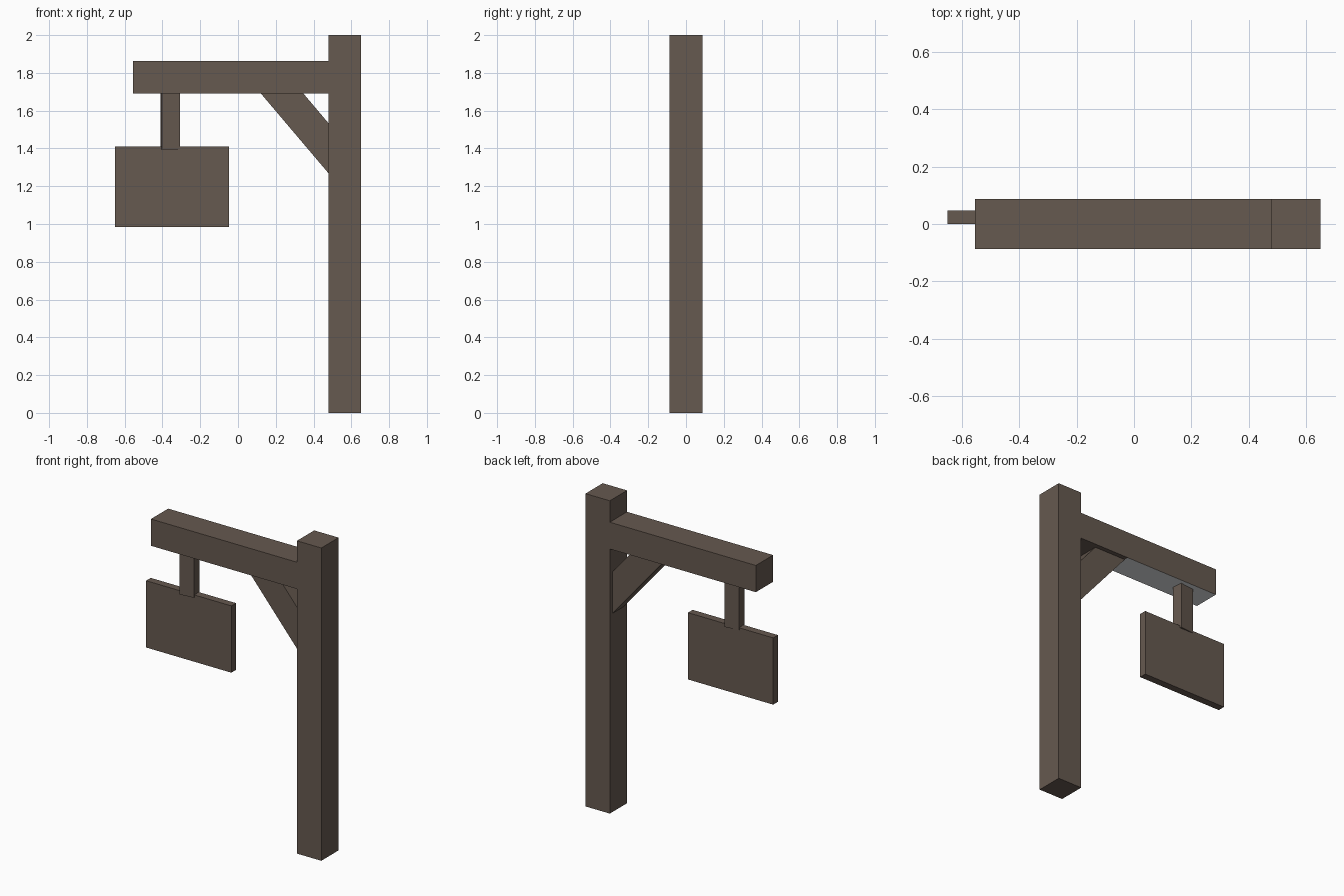
import bpy, bmesh, math
from mathutils import Matrix

if "Cube" in bpy.data.objects:
    bpy.data.objects.remove(bpy.data.objects["Cube"])


def material(name, color):
    m = bpy.data.materials.new(name)
    m.diffuse_color = (*color, 1)
    m.use_nodes = True
    m.node_tree.nodes["Principled BSDF"].inputs["Base Color"].default_value = m.diffuse_color
    return m


wood = material("dark_wood", (0.133, 0.100, 0.079))
pale = material("pale_grey", (0.75, 0.77, 0.78))


def finish(name, bm, mats):
    bmesh.ops.recalc_face_normals(bm, faces=bm.faces[:])
    mesh = bpy.data.meshes.new(name)
    bm.to_mesh(mesh)
    bm.free()
    for m in mats:
        mesh.materials.append(m)
    ob = bpy.data.objects.new(name, mesh)
    bpy.context.collection.objects.link(ob)
    return ob


def box(name, x, y, z, turn=0, mats=(wood,)):
    """Box from (min, max) ranges, optionally turned about its own z axis."""
    size = [r[1] - r[0] for r in (x, y, z)]
    mid = [(r[0] + r[1]) / 2 for r in (x, y, z)]
    bm = bmesh.new()
    bmesh.ops.create_cube(bm, size=1)
    bm.transform(Matrix.Translation(mid)
                 @ Matrix.Rotation(math.radians(turn), 4, 'Z')
                 @ Matrix.Diagonal((*size, 1)))
    return finish(name, bm, mats)


def extruded(name, profile, y0, y1):
    """Extrude an x-z profile along y."""
    bm = bmesh.new()
    face = bm.faces.new([bm.verts.new((x, y0, z)) for x, z in profile])
    out = bmesh.ops.extrude_face_region(bm, geom=[face])["geom"]
    verts = [g for g in out if isinstance(g, bmesh.types.BMVert)]
    bmesh.ops.translate(bm, verts=verts, vec=(0, y1 - y0, 0))
    return finish(name, bm, (wood,))


# Upright post and horizontal arm
box("post", (0.478, 0.65), (-0.087, 0.087), (0, 2))
beam = box("beam", (-0.555, 0.478), (-0.087, 0.087), (1.692, 1.863), mats=(wood, pale))

# Underside of the arm, outward of the brace, is pale
bm = bmesh.new()
bm.from_mesh(beam.data)
bmesh.ops.bisect_plane(bm, geom=bm.verts[:] + bm.edges[:] + bm.faces[:],
                       plane_co=(0.12, 0, 0), plane_no=(1, 0, 0))
for f in bm.faces:
    f.normal_update()
    if f.normal.z < -0.9 and f.calc_center_median().x < 0.12:
        f.material_index = 1
bm.to_mesh(beam.data)
bm.free()

# Diagonal brace
extruded("brace", [(0.12, 1.692), (0.345, 1.692), (0.478, 1.535), (0.478, 1.27)],
         -0.058, 0.058)

# Slightly turned hanger and the sign board
box("hanger", (-0.407, -0.309), (-0.012, 0.054), (1.395, 1.692), turn=6)
box("sign_board", (-0.65, -0.047), (0, 0.047), (0.983, 1.41))
